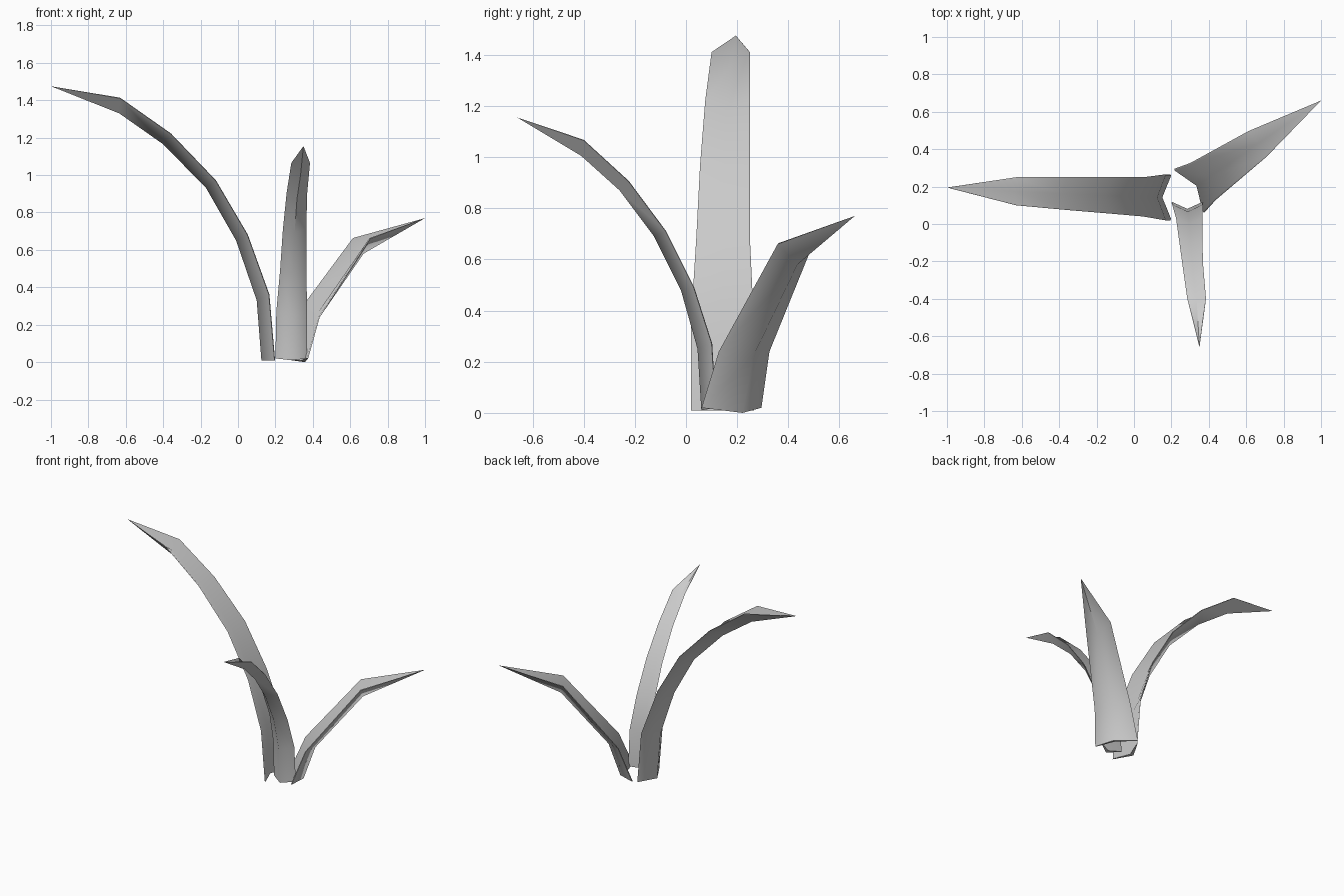
import bpy, bmesh, math
from mathutils import Vector

if "Cube" in bpy.data.objects:
    bpy.data.objects.remove(bpy.data.objects["Cube"])


def leaf(name, heading, stations, tip):
    """Channelled leaf; station = edge reach, edge z, keel reach, keel z, side a, side b."""
    d = Vector((heading[0], heading[1], 0)).normalized()
    p = Vector((d.y, -d.x, 0))

    def pt(reach, side, z):
        return d * reach + p * side + Vector((0, 0, z))

    bm = bmesh.new()
    rings = []
    for er, ez, kr, kz, a, b in stations:
        left, right = pt(er, a, ez), pt(er, b, ez)
        keel = pt(kr, (a + b) / 2, kz)
        groove = keel.lerp((left + right) / 2, 0.38)
        # thin rim at both margins
        inset = (groove - keel) * 0.4
        pts = (left, left.lerp(right, 0.03) + inset * 0.3, groove,
               right.lerp(left, 0.03) + inset * 0.3, right, keel)
        rings.append([bm.verts.new(v) for v in pts])
    n = len(rings[0])
    for r0, r1 in zip(rings, rings[1:]):
        for i in range(n):
            j = (i + 1) % n
            bm.faces.new((r0[i], r0[j], r1[j], r1[i]))
    # pointed end and closed base
    end = bm.verts.new(pt(*tip))
    for i in range(n):
        bm.faces.new((rings[-1][i], rings[-1][(i + 1) % n], end))
    r = rings[0]
    bm.faces.new((r[0], r[1], r[2], r[5]))
    bm.faces.new((r[2], r[3], r[4], r[5]))
    bmesh.ops.recalc_face_normals(bm, faces=bm.faces)
    me = bpy.data.meshes.new(name)
    bm.to_mesh(me)
    bm.free()
    ob = bpy.data.objects.new(name, me)
    bpy.context.collection.objects.link(ob)
    bpy.ops.object.select_all(action='DESELECT')
    ob.select_set(True)
    bpy.context.view_layer.objects.active = ob
    bpy.ops.object.shade_smooth_by_angle(angle=math.radians(75))


# Tall leaf arching to the left
leaf("tall_leaf", (-1, 0), [
    (-0.195, 0.01, -0.125, 0.01, 0.02, 0.265),
    (-0.165, 0.36, -0.10, 0.33, 0.02, 0.265),
    (-0.05, 0.68, 0.01, 0.65, 0.04, 0.25),
    (0.12, 0.97, 0.17, 0.93, 0.055, 0.25),
    (0.36, 1.22, 0.40, 1.165, 0.075, 0.25),
    (0.63, 1.41, 0.635, 1.33, 0.10, 0.25)], (1.0, 0.195, 1.475))

# Middle leaf arching to the front
leaf("middle_leaf", (0, -1), [
    (-0.115, 0.02, -0.06, 0.01, -0.20, -0.37),
    (-0.10, 0.27, -0.045, 0.25, -0.205, -0.37),
    (-0.03, 0.49, 0.02, 0.48, -0.225, -0.365),
    (0.08, 0.71, 0.125, 0.69, -0.24, -0.365),
    (0.225, 0.905, 0.26, 0.87, -0.26, -0.37),
    (0.40, 1.065, 0.41, 1.005, -0.285, -0.385)], (0.66, -0.35, 1.155))

# Short broad leaf leaning back right
leaf("short_leaf", (0.825, 0.565), [
    (0.344, 0.02, 0.42, 0.0, -0.122, 0.162),
    (0.433, 0.24, 0.495, 0.22, -0.099, 0.141),
    (0.786, 0.66, 0.80, 0.58, -0.064, 0.104)], (1.198, 0.0205, 0.77))
